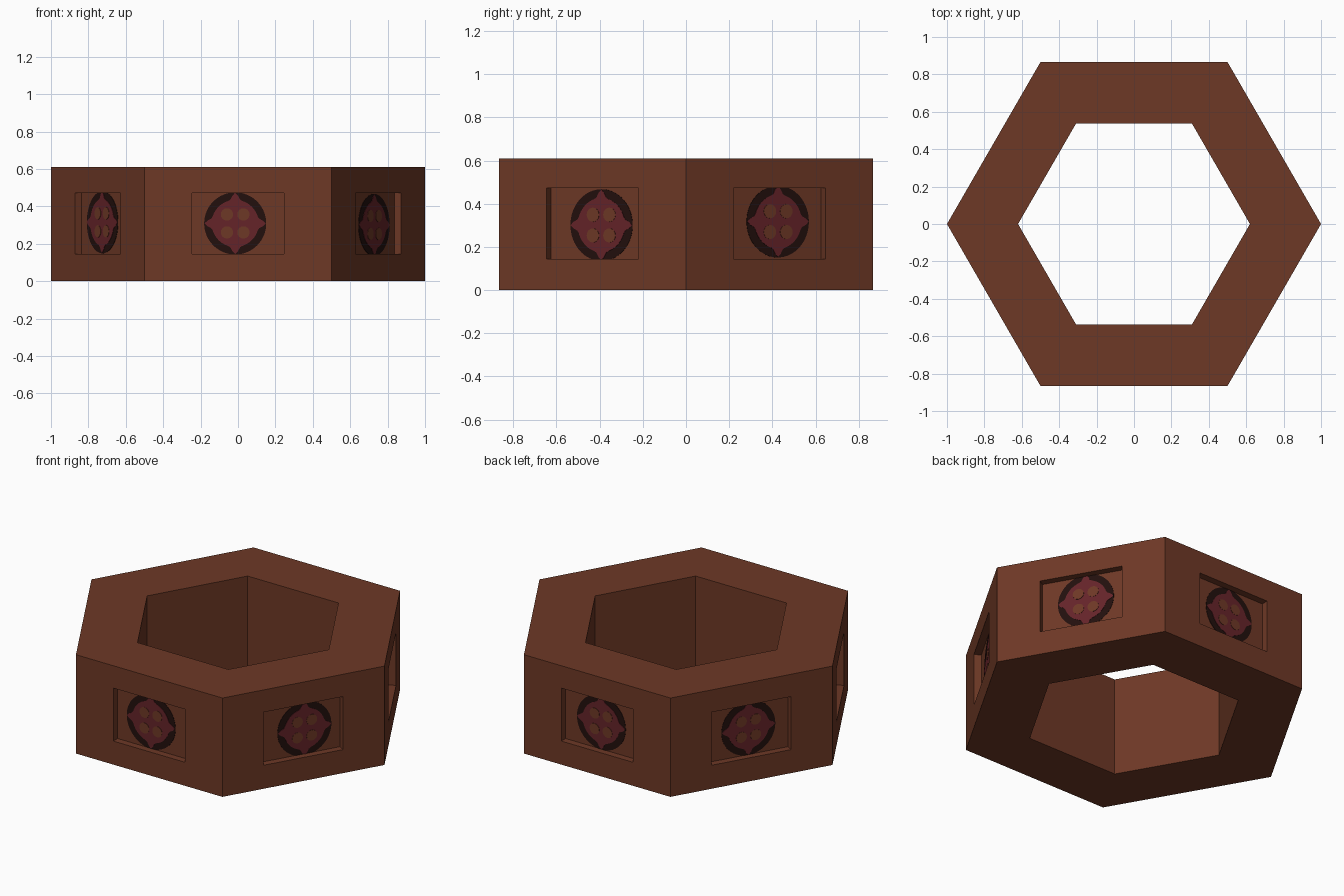
import bpy, bmesh, math
from mathutils import Vector

if "Cube" in bpy.data.objects:
    bpy.data.objects.remove(bpy.data.objects["Cube"])

H, R_OUT, R_IN = 0.61, 1.0, 0.62
PW, Z0, Z1, DEPTH = 0.245, 0.145, 0.472, 0.042
APO = R_OUT * math.cos(math.pi / 6)


def material(name, rgb):
    m = bpy.data.materials.new(name)
    m.diffuse_color = (*rgb, 1)
    m.use_nodes = True
    m.node_tree.nodes["Principled BSDF"].inputs["Base Color"].default_value = m.diffuse_color
    return m


brown = material("brown clay", (0.155, 0.040, 0.019))
red = material("deep red", (0.130, 0.017, 0.022))
dark = material("dark soot", (0.016, 0.005, 0.004))


def finish(name, bm, mat):
    bmesh.ops.remove_doubles(bm, verts=bm.verts, dist=1e-5)
    bmesh.ops.recalc_face_normals(bm, faces=bm.faces)
    me = bpy.data.meshes.new(name)
    bm.to_mesh(me)
    bm.free()
    me.materials.append(mat)
    ob = bpy.data.objects.new(name, me)
    bpy.context.collection.objects.link(ob)
    return ob


def side_point(k, u, z, depth=0.0):
    """Point on side k: u runs along the side, depth goes inward."""
    a = math.radians(-90 + 60 * k)
    n = Vector((math.cos(a), math.sin(a), 0))
    t = Vector((-n.y, n.x, 0))
    return n * (APO - depth) + t * u + Vector((0, 0, z))


# hexagonal ring with a recessed panel in each outer side
bm = bmesh.new()


def quad(pts):
    bm.faces.new([bm.verts.new(p) for p in pts])


for k in range(6):
    outer = [(-0.5, 0), (0.5, 0), (0.5, H), (-0.5, H)]
    panel = [(-PW, Z0), (PW, Z0), (PW, Z1), (-PW, Z1)]
    o = [side_point(k, *p) for p in outer]
    f = [side_point(k, *p) for p in panel]
    b = [side_point(k, *p, DEPTH) for p in panel]
    for i in range(4):
        j = (i + 1) % 4
        quad((o[i], o[j], f[j], f[i]))
        quad((f[i], f[j], b[j], b[i]))
    quad(b)
    # inner wall, top and bottom
    s = R_IN / R_OUT
    inn = [Vector((p.x * s, p.y * s, p.z)) for p in o]
    quad(inn)
    quad((o[0], o[1], inn[1], inn[0]))
    quad((o[3], o[2], inn[2], inn[3]))
finish("hexagon_ring", bm, brown)


def plate(name, k, cu, cz, radius, mat, level, n=64):
    """Thin plate on the recess floor, outline given by radius(angle)."""
    bm = bmesh.new()
    rings = []
    for d in (DEPTH + 0.001, DEPTH - level):
        ring = []
        for i in range(n):
            a = 2 * math.pi * i / n
            r = radius(a)
            ring.append(bm.verts.new(
                side_point(k, cu + r * math.cos(a), cz + r * math.sin(a), d)))
        rings.append(ring)
        bm.faces.new(ring)
    for i in range(n):
        j = (i + 1) % n
        bm.faces.new((rings[0][i], rings[0][j], rings[1][j], rings[1][i]))
    finish(name, bm, mat)


# round painted medallions: dark rim, red four-pointed centre, four spots
shift = [(-0.015, 0), (0.025, -0.008), (0.014, 0.008),
         (0, 0), (0, 0), (-0.02, 0.006)]
for k, (du, dz) in enumerate(shift):
    cz = 0.309 + dz
    plate(f"medallion_rim_{k}", k, du, cz, lambda a: 0.166, dark, 0.002)
    plate(f"medallion_centre_{k}", k, du, cz,
          lambda a: 0.126 + 0.038 * max(0, math.cos(4 * a)) ** 6, red, 0.004)
    for i, (sx, sz) in enumerate(((1, 1), (-1, 1), (-1, -1), (1, -1))):
        plate(f"medallion_spot_{k}_{i}", k, du + sx * 0.044, cz + sz * 0.048,
              lambda a: 0.033, brown, 0.006, 16)
